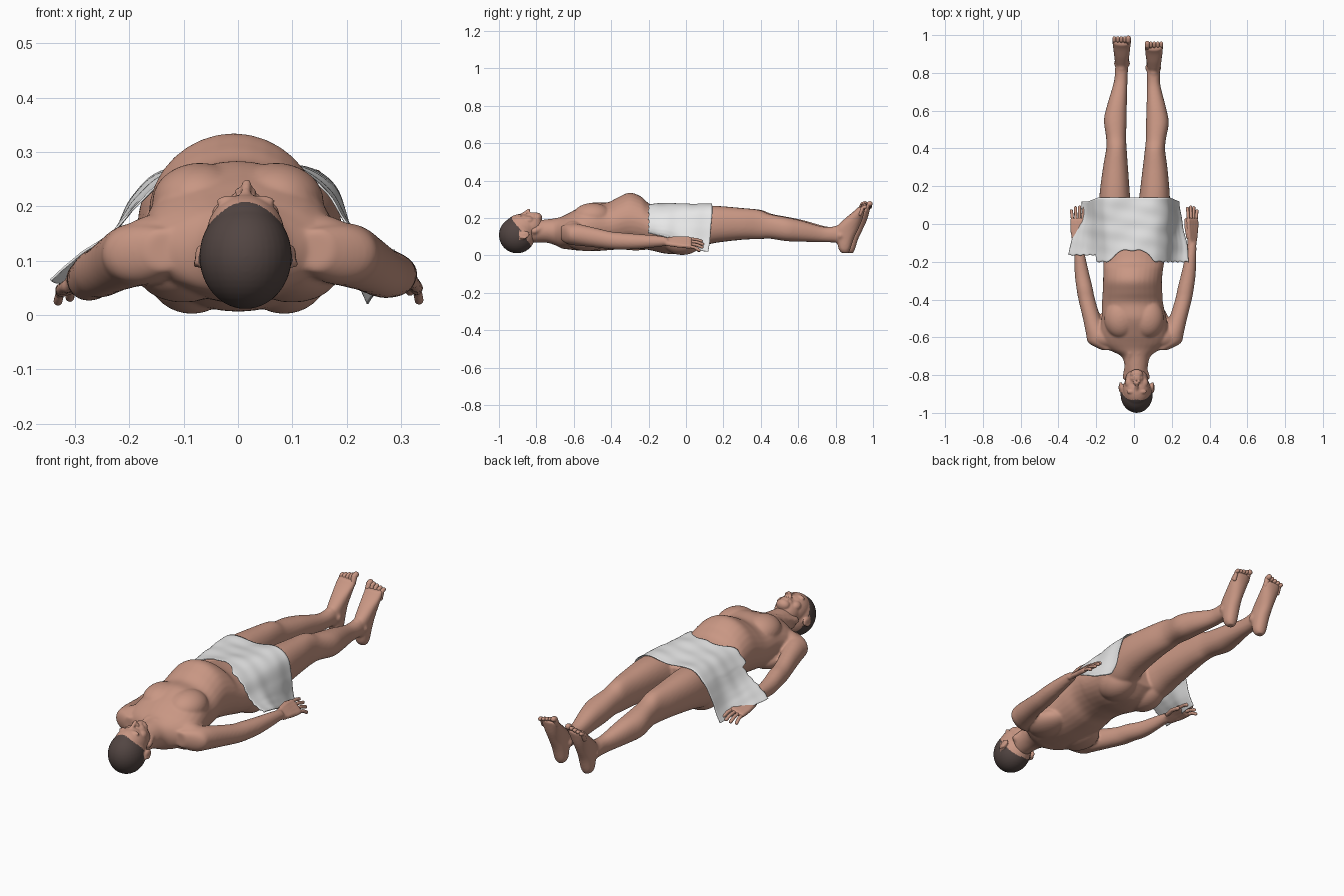
import bpy, bmesh, math
from mathutils import Vector, Matrix


def material(name, rgb):
    m = bpy.data.materials.new(name)
    m.diffuse_color = (*rgb, 1)
    return m


skin = material("skin", (0.585, 0.31, 0.23))
dark = material("dark_hair", (0.085, 0.06, 0.055))
white = material("white_cloth", (0.80, 0.80, 0.80))


def spline(rows, t):
    """Catmull-Rom blend of equal-length rows, t from 0 to len-1."""
    i = min(int(t), len(rows) - 2)
    f = t - i
    a, b, c, d = (rows[max(0, min(len(rows) - 1, i + k))] for k in (-1, 0, 1, 2))
    return [0.5 * (2 * q + (r - p) * f + (2 * p - 5 * q + 4 * r - s) * f * f
                   + (3 * q - p - 3 * r + s) * f ** 3) for p, q, r, s in zip(a, b, c, d)]


def loft(bm, rings, axis="y", power=2.2, sides=32, sub=5):
    """Closed tube. Each ring: position on axis, the two other centres, the two radii."""
    loops = []
    for k in range((len(rings) - 1) * sub + 1):
        p, c1, c2, r1, r2 = spline(rings, k / sub)
        loop = []
        for j in range(sides):
            a = math.tau * j / sides
            ca, sa = math.cos(a), math.sin(a)
            u = c1 + r1 * math.copysign(abs(ca) ** (2 / power), ca)
            v = c2 + r2 * math.copysign(abs(sa) ** (2 / power), sa)
            loop.append(bm.verts.new((u, p, v) if axis == "y" else (u, v, p)))
        loops.append(loop)
    faces = [bm.faces.new(loops[0]), bm.faces.new(loops[-1])]
    for a, b in zip(loops, loops[1:]):
        for j in range(sides):
            n = (j + 1) % sides
            faces.append(bm.faces.new((a[j], a[n], b[n], b[j])))
    bmesh.ops.recalc_face_normals(bm, faces=faces)


def revolve(bm, m, profile, sides):
    """Solid of revolution from top pole to bottom pole; profile holds (radius, z)."""
    top = bm.verts.new(m @ Vector((0, 0, profile[0][1])))
    low = bm.verts.new(m @ Vector((0, 0, profile[-1][1])))
    rings = [[bm.verts.new(m @ Vector((r * math.cos(math.tau * j / sides),
                                       r * math.sin(math.tau * j / sides), z)))
              for j in range(sides)] for r, z in profile[1:-1]]
    for j in range(sides):
        n = (j + 1) % sides
        bm.faces.new((top, rings[0][j], rings[0][n]))
        bm.faces.new((low, rings[-1][n], rings[-1][j]))
        for a, b in zip(rings, rings[1:]):
            bm.faces.new((a[j], b[j], b[n], a[n]))


def blob(bm, centre, radii, tilt=0.0):
    m = Matrix.Translation(centre) @ Matrix.Rotation(tilt, 4, "X") @ Matrix.Diagonal((*radii, 1))
    arc = [math.pi * i / 20 for i in range(21)]
    revolve(bm, m, [(math.sin(a), math.cos(a)) for a in arc], 36)


def finger(bm, points, r):
    """Rounded chain of capsules through the points."""
    pts = [Vector(p) for p in points]
    for a, b in zip(pts, pts[1:]):
        d = b - a
        m = Matrix.Translation((a + b) / 2) @ d.to_track_quat("Z", "Y").to_matrix().to_4x4()
        half = d.length / 2
        prof = [(r * math.sin(t), r * math.cos(t) + half) for t in (0, 0.4, 0.8, 1.2, math.pi / 2)]
        revolve(bm, m, prof + [(q, -z) for q, z in reversed(prof)], 12)


def finish(bm, name, mats, voxel=0, smooth=0, thickness=0):
    me = bpy.data.meshes.new(name)
    bm.to_mesh(me)
    bm.free()
    ob = bpy.data.objects.new(name, me)
    bpy.context.collection.objects.link(ob)
    if voxel:
        md = ob.modifiers.new("blend", "REMESH")
        md.mode, md.voxel_size, md.use_smooth_shade = "VOXEL", voxel, True
        md = ob.modifiers.new("soften", "SMOOTH")
        md.factor, md.iterations = 0.5, smooth
    if thickness:
        md = ob.modifiers.new("thickness", "SOLIDIFY")
        md.thickness = thickness
    dg = bpy.context.evaluated_depsgraph_get()
    done = bpy.data.meshes.new_from_object(ob.evaluated_get(dg))
    ob.modifiers.clear()
    ob.data = done
    done.materials.clear()
    for m in mats:
        done.materials.append(m)
    done.polygons.foreach_set("use_smooth", [True] * len(done.polygons))
    return ob


# ---- torso and neck
bm = bmesh.new()
loft(bm, [(-0.83, 0.013, 0.125, 0.055, 0.058), (-0.75, 0.012, 0.130, 0.062, 0.062),
          (-0.70, 0.01, 0.126, 0.078, 0.072), (-0.665, 0, 0.122, 0.135, 0.085),
          (-0.63, 0, 0.128, 0.172, 0.096), (-0.58, 0, 0.138, 0.182, 0.112),
          (-0.50, 0, 0.152, 0.172, 0.130), (-0.42, -0.008, 0.155, 0.162, 0.128),
          (-0.36, -0.008, 0.172, 0.158, 0.140), (-0.30, -0.008, 0.187, 0.156, 0.148),
          (-0.24, -0.004, 0.174, 0.158, 0.140), (-0.19, 0, 0.150, 0.162, 0.123),
          (-0.10, 0, 0.13, 0.172, 0.122), (0.0, 0, 0.127, 0.175, 0.115),
          (0.08, 0, 0.14, 0.15, 0.08)], power=1.95)

# ---- legs and feet
leg = [(-0.07, 0.09, 0.14, 0.085, 0.10), (0.05, 0.098, 0.15, 0.086, 0.11),
       (0.15, 0.102, 0.165, 0.081, 0.10), (0.30, 0.098, 0.168, 0.066, 0.085),
       (0.40, 0.093, 0.165, 0.054, 0.078), (0.46, 0.095, 0.155, 0.053, 0.066),
       (0.55, 0.099, 0.14, 0.060, 0.064), (0.63, 0.09, 0.13, 0.052, 0.057),
       (0.75, 0.071, 0.112, 0.036, 0.042), (0.82, 0.066, 0.11, 0.034, 0.042),
       (0.875, 0.063, 0.10, 0.033, 0.042)]
foot = [(0.012, 0.062, 0.875, 0.018, 0.018), (0.035, 0.062, 0.872, 0.031, 0.032),
        (0.09, 0.063, 0.876, 0.036, 0.046), (0.14, 0.065, 0.884, 0.038, 0.062),
        (0.19, 0.065, 0.918, 0.043, 0.050), (0.235, 0.065, 0.952, 0.048, 0.029),
        (0.258, 0.064, 0.966, 0.045, 0.020)]


def leg_x(s, x, y):
    return -x if s < 0 else x + 0.045 * y


for s, k in ((-1, 1.0), (1, 0.972)):
    loft(bm, [(y * k, leg_x(s, x, y), z, rx, rz) for y, x, z, rx, rz in leg])
    loft(bm, [(z, leg_x(s, x, 0.9), y * k, rx, ry) for z, x, y, rx, ry in foot], axis="z")

# ---- arms
arm = [(-0.668, 0.14, 0.120, 0.035, 0.038), (-0.63, 0.180, 0.113, 0.068, 0.054),
       (-0.58, 0.203, 0.110, 0.060, 0.058), (-0.50, 0.233, 0.097, 0.048, 0.053),
       (-0.40, 0.262, 0.080, 0.044, 0.047), (-0.34, 0.274, 0.076, 0.043, 0.045),
       (-0.26, 0.289, 0.074, 0.038, 0.040), (-0.15, 0.303, 0.075, 0.027, 0.030),
       (-0.10, 0.306, 0.074, 0.024, 0.022)]
for s, k in ((-1, 0.955), (1, 1.0)):
    loft(bm, [(y, s * x * k, z - (0.008 if s < 0 and y > -0.3 else 0), rx, rz)
              for y, x, z, rx, rz in arm], power=2.05)

# ---- muscles, ankles, and toes kept as separate rounded shapes
digits = bmesh.new()
for s, k in ((-1, 1.0), (1, 0.972)):
    blob(bm, (s * 0.070, -0.50, 0.208), (0.088, 0.105, 0.072))      # chest
    blob(bm, (s * 0.085, -0.02, 0.085), (0.085, 0.11, 0.083))       # buttock
    blob(bm, (s * 0.10, -0.53, 0.078), (0.085, 0.11, 0.055))        # shoulder blade
    blob(bm, (s * 0.125, -0.60, 0.130), (0.100, 0.060, 0.058))      # shoulder slope
    blob(bm, (leg_x(s, 0.066, 0.83), 0.838 * k, 0.125), (0.030, 0.055, 0.034))  # instep
    finger(bm, [(0.012 + s * 0.055, -0.81, 0.13), (s * 0.02, -0.68, 0.185)], 0.018)
    for i in range(5):
        x = leg_x(s, 0.030 + i * 0.0185, 0.9)
        top = 0.284 - 0.0045 * i
        finger(digits, [(x, 0.958 * k, top - 0.045), (x, 0.972 * k, top - 0.012),
                        (x, 0.984 * k, top - 0.008)], 0.0098 if i else 0.0135)
    for dx in (-0.03, 0.03):
        blob(bm, (leg_x(s, 0.063 + dx, 0.85), 0.85 * k, 0.105), (0.013, 0.016, 0.018))

# ---- hands: fingers fanned along a tilted knuckle line
hands = [(Vector((-0.298, 0, 0.052)), Vector((-0.95, 0, -0.3))),
         (Vector((0.308, 0, 0.068)), Vector((0.72, 0, -0.7)))]
for base, across in hands:
    drop = Vector((0, 0, -0.016))
    for i, ln in enumerate((0.060, 0.068, 0.064, 0.048)):
        o = across * (-0.028 + 0.019 * i)
        knuckle = base + o + Vector((0, 0.022, 0))
        finger(bm, [base + o * 0.6 + Vector((0, -0.10, 0.006)),
                    base + o + Vector((0, -0.03, 0.004)), knuckle], 0.0125)
        mid = knuckle + Vector((0, ln * 0.55, 0)) + drop * 0.3 + o * 0.1
        finger(digits, [knuckle, mid, knuckle + Vector((0, ln, 0)) + drop + o * 0.22], 0.0082)
    t = base - across * 0.042
    finger(digits, [base - across * 0.03 + Vector((0, -0.07, 0)), t + Vector((0, -0.02, -0.006)),
                    t + Vector((0, 0.022, -0.014))], 0.0098)
finish(bm, "body", [skin], voxel=0.0062, smooth=6)
finish(digits, "fingers_and_toes", [skin])

# ---- head: skull, face, jaw, features, ears
bm = bmesh.new()
hx = 0.014
blob(bm, (hx, -0.903, 0.108), (0.085, 0.097, 0.097))
blob(bm, (hx, -0.878, 0.148), (0.072, 0.092, 0.074))
blob(bm, (hx, -0.832, 0.155), (0.061, 0.068, 0.065))
blob(bm, (hx, -0.795, 0.201), (0.034, 0.026, 0.027))                 # chin
blob(bm, (hx, -0.818, 0.202), (0.036, 0.024, 0.026))                 # mouth
for dy in (-0.005, 0.006):
    blob(bm, (hx, -0.814 + dy, 0.226), (0.020, 0.006, 0.005))        # lips
finger(bm, [(hx, -0.882, 0.214), (hx + 0.001, -0.858, 0.228), (hx + 0.002, -0.842, 0.241)], 0.009)
for s in (-1, 1):
    blob(bm, (hx + s * 0.011, -0.838, 0.227), (0.009, 0.009, 0.008))  # nostril
    blob(bm, (hx + s * 0.026, -0.888, 0.209), (0.028, 0.012, 0.011))  # brow
    blob(bm, (hx + s * 0.028, -0.868, 0.205), (0.014, 0.008, 0.010))  # eye
    blob(bm, (hx + s * 0.036, -0.842, 0.186), (0.026, 0.030, 0.023))  # cheek
    blob(bm, (hx + s * 0.083, -0.865, 0.108), (0.010, 0.030, 0.020), 0.35)  # ear
    finger(bm, [(hx + s * 0.088, -0.885, 0.097), (hx + s * 0.091, -0.862, 0.093),
                (hx + s * 0.085, -0.842, 0.108)], 0.006)
head = finish(bm, "head", [skin, dark], voxel=0.0042, smooth=4)
# short hair behind a slanted hairline, leaving the ears bare
for p in head.data.polygons:
    x, y, z = p.center
    ear = abs(x - hx) > 0.081 and y > -0.892
    line = -0.83 - 0.72 * max(z - 0.06, 0) + 0.005 * math.cos((x - hx) * 60)
    p.material_index = 1 if y < line and not ear else 0

# ---- draped cloth: section near the waist blends to section near the knees
waist = [(-0.345, 0.065), (-0.29, 0.112), (-0.235, 0.150), (-0.185, 0.205), (-0.12, 0.256),
         (0.0, 0.279), (0.10, 0.272), (0.165, 0.228), (0.203, 0.170), (0.245, 0.135), (0.29, 0.118)]
knees = [(-0.275, 0.030), (-0.25, 0.080), (-0.226, 0.150), (-0.192, 0.222), (-0.13, 0.268),
         (0.0, 0.264), (0.11, 0.276), (0.178, 0.240), (0.206, 0.160), (0.220, 0.080), (0.243, 0.022)]
bm = bmesh.new()
NU, NV = 90, 36
grid = []
for i in range(NU + 1):
    t = i / NU * (len(waist) - 1)
    (x0, z0), (x1, z1) = spline(waist, t), spline(knees, t)
    y0 = -0.20 + 0.06 * math.exp(-((x0 + 0.01) / 0.1) ** 6) + (0.035 if x0 < -0.2 else 0.0)
    y0 += 0.003 * math.sin(i * 1.1)
    y1 = 0.14 - 0.02 * min(1, max(0, (abs(x1) - 0.19) / 0.05))
    row = []
    for j in range(NV + 1):
        v = j / NV
        w = v * v * (3 - 2 * v)
        x, z, y = x0 + (x1 - x0) * w, z0 + (z1 - z0) * w, y0 + (y1 - y0) * v
        # faint folds
        z += 0.001 * math.sin(y * 75 + 14 * x) + 0.001 * math.sin(y * 40 - 30 * x)
        x += 0.002 * math.sin(y * 45) * min(1, abs(x) / 0.2)
        row.append(bm.verts.new((x, y, z)))
    grid.append(row)
for a, b in zip(grid, grid[1:]):
    for j in range(NV):
        bm.faces.new((a[j], b[j], b[j + 1], a[j + 1]))
finish(bm, "loincloth", [white], thickness=0.004)
